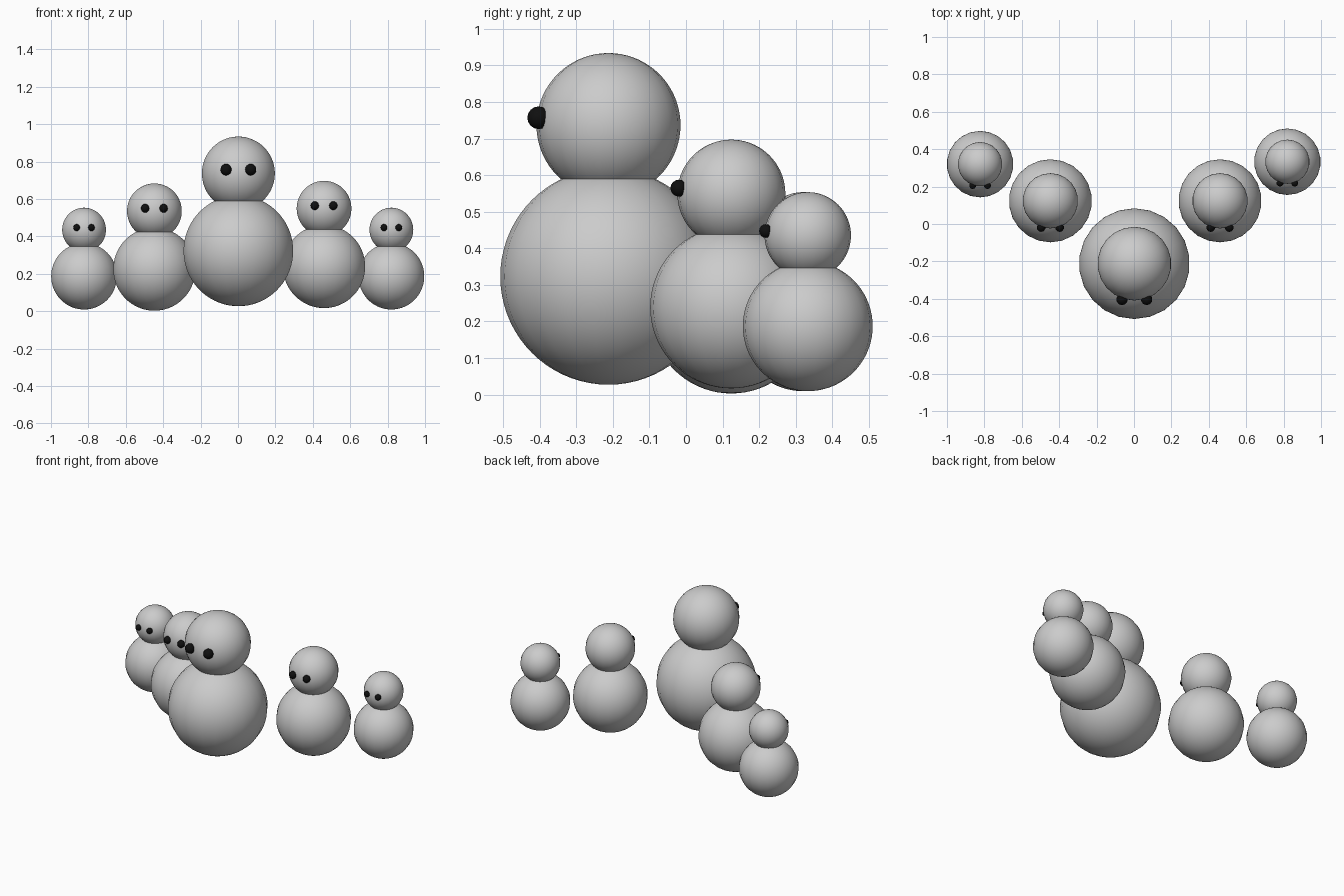
import bpy

if "Cube" in bpy.data.objects:
    bpy.data.objects.remove(bpy.data.objects["Cube"])


def ball(name, loc, r, segs, rings):
    bpy.ops.mesh.primitive_uv_sphere_add(segments=segs, ring_count=rings, radius=r, location=loc)
    ob = bpy.context.object
    ob.name = name
    bpy.ops.object.shade_smooth()
    return ob


black = bpy.data.materials.new("black")
black.diffuse_color = (0.005, 0.005, 0.005, 1)
black.use_nodes = True
black.node_tree.nodes["Principled BSDF"].inputs["Base Color"].default_value = black.diffuse_color


def snow_figure(tag, x, y, z, s):
    # z is the body centre, s the overall scale
    ball(tag + "_body", (x, y, z), 0.296 * s, 22, 36)
    ball(tag + "_head", (x, y, z + 0.414 * s), 0.197 * s, 22, 36)
    # pair of eyes set into the front of the head
    for side, name in ((-1, "_left_eye"), (1, "_right_eye")):
        eye = ball(tag + name, (x + side * 0.066 * s, y - 0.191 * s, z + 0.434 * s),
                   0.031 * s, 10, 8)
        eye.data.materials.append(black)


# V-shaped row: largest in front, smaller towards the back corners
snow_figure("centre", 0.002, -0.212, 0.323, 1.0)
snow_figure("inner_left", -0.447, 0.124, 0.225, 0.75)
snow_figure("inner_right", 0.46, 0.124, 0.239, 0.75)
snow_figure("outer_left", -0.823, 0.32, 0.187, 0.6)
snow_figure("outer_right", 0.82, 0.333, 0.187, 0.6)
